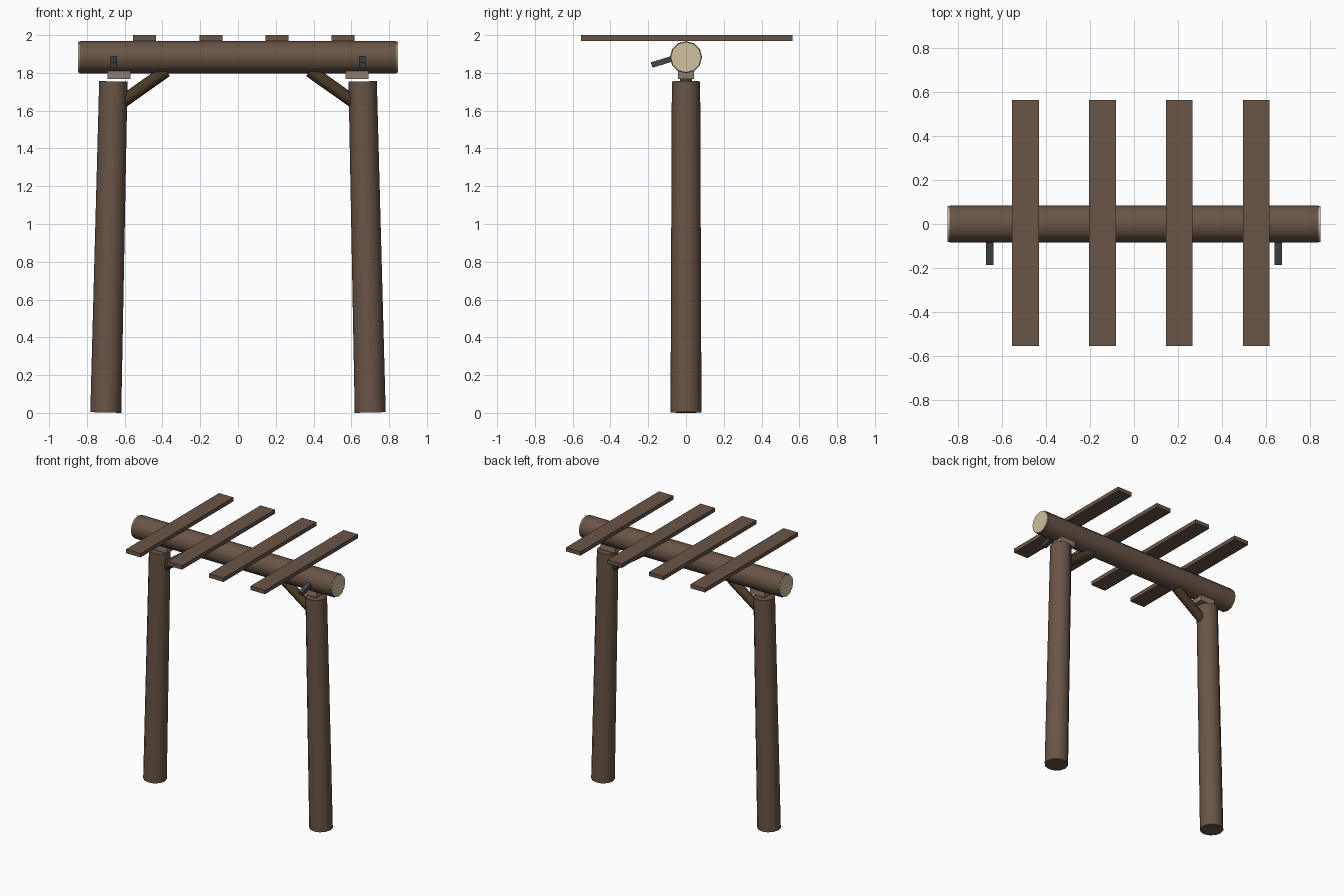
import bpy
import math
from mathutils import Vector

if "Cube" in bpy.data.objects:
    bpy.data.objects.remove(bpy.data.objects["Cube"], do_unlink=True)


def material(name, rgb):
    """Flat material from an sRGB colour, stored as linear values."""
    colour = [(c / 255) ** 2.2 for c in rgb] + [1]
    mat = bpy.data.materials.new(name)
    mat.use_nodes = True
    mat.diffuse_color = colour
    mat.node_tree.nodes["Principled BSDF"].inputs["Base Color"].default_value = colour
    return mat


wood = material("brown wood", (105, 85, 72))
brace_wood = material("dark olive wood", (74, 60, 43))
cut_wood = material("pale cut wood", (205, 190, 158))
block_wood = material("grey brown wood", (140, 122, 110))
iron = material("dark iron", (70, 72, 76))


def finish(name, mat):
    obj = bpy.context.object
    obj.name = name
    obj.data.materials.append(mat)
    return obj


def log(name, start, end, r1, r2, mat, sides=12):
    """Tapered round log between two points."""
    start, end = Vector(start), Vector(end)
    axis = end - start
    bpy.ops.mesh.primitive_cone_add(vertices=sides, radius1=r1, radius2=r2,
                                    depth=axis.length, location=(start + end) / 2,
                                    rotation=axis.to_track_quat('Z', 'Y').to_euler())
    bpy.ops.object.shade_smooth_by_angle(angle=math.radians(40))
    return finish(name, mat)


def box(name, centre, size, mat, tilt=0):
    bpy.ops.mesh.primitive_cube_add(size=1, location=centre, rotation=(tilt, 0, 0))
    bpy.context.object.scale = size
    bpy.ops.object.transform_apply(location=False, rotation=False, scale=True)
    return finish(name, mat)


# Top beam
beam_z = 1.883
log("beam", (-0.84, 0, beam_z), (0.84, 0, beam_z), 0.085, 0.085, wood)

# Parts repeated on both sides
for side, s in (("left", 1), ("right", -1)):
    log(f"{side}_post", (s * 0.70, 0, 0.002), (s * 0.66, 0, 1.755), 0.082, 0.075, wood)
    log(f"{side}_brace", (s * 0.64, 0, 1.627), (s * 0.38, 0, 1.811), 0.034, 0.034,
        brace_wood, 10)
    log(f"{side}_beam_end", (s * 0.83, 0, beam_z), (s * 0.848, 0, beam_z),
        0.081, 0.081, cut_wood)
    box(f"{side}_block", (s * 0.63, 0, 1.79), (0.124, 0.084, 0.046), block_wood)
    box(f"{side}_peg", (s * 0.657, -0.115, 1.862), (0.035, 0.14, 0.03), iron,
        math.radians(17))

# Roof slats across the beam
for i in range(4):
    box(f"slat_{i + 1}", (-0.494 + i * 0.35, 0.004, 1.985), (0.122, 1.12, 0.03), wood)
